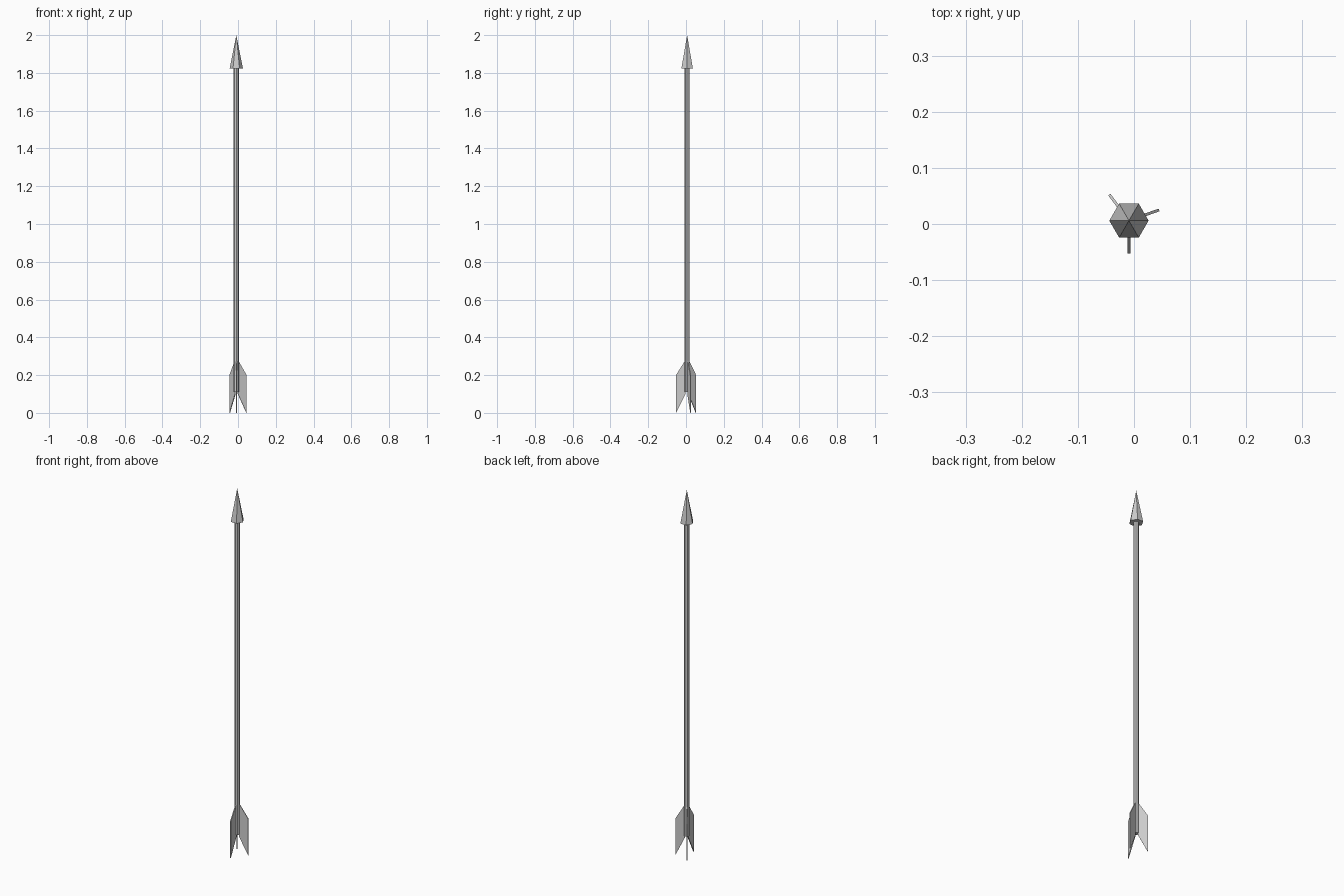
import bpy, bmesh, math
from mathutils import Vector, Matrix

if "Cube" in bpy.data.objects:
    bpy.data.objects.remove(bpy.data.objects["Cube"])

AXIS = Vector((-0.009, 0.006, 0))   # shaft axis, offset so the whole arrow is centred


def cone(name, sides, r1, r2, z1, z2):
    bm = bmesh.new()
    bmesh.ops.create_cone(bm, cap_ends=True, segments=sides, radius1=r1, radius2=r2, depth=z2 - z1)
    # turn so that corners lie on the x axis
    bmesh.ops.rotate(bm, verts=bm.verts, matrix=Matrix.Rotation(math.pi / 2, 3, 'Z'))
    bmesh.ops.translate(bm, verts=bm.verts, vec=AXIS + Vector((0, 0, (z1 + z2) / 2)))
    return finish(name, bm)


def finish(name, bm):
    bmesh.ops.remove_doubles(bm, verts=bm.verts, dist=1e-6)
    bmesh.ops.recalc_face_normals(bm, faces=bm.faces)
    mesh = bpy.data.meshes.new(name)
    bm.to_mesh(mesh)
    bm.free()
    obj = bpy.data.objects.new(name, mesh)
    bpy.context.collection.objects.link(obj)
    return obj


def feather(name, angle, length, thick=0.005):
    # swept-back outline as (distance from axis, height), extruded to thickness
    outline = [(0.009, 0.28), (0.009, 0.10), (length, 0.0), (length, 0.20)]
    bm = bmesh.new()
    face = bm.faces.new([bm.verts.new((r, -thick / 2, z)) for r, z in outline])
    new = bmesh.ops.extrude_face_region(bm, geom=[face])["geom"]
    bmesh.ops.translate(bm, vec=(0, thick, 0),
                        verts=[g for g in new if isinstance(g, bmesh.types.BMVert)])
    bmesh.ops.rotate(bm, verts=bm.verts, matrix=Matrix.Rotation(math.radians(angle), 3, 'Z'))
    bmesh.ops.translate(bm, verts=bm.verts, vec=AXIS)
    return finish(name, bm)


# Shaft and pointed head
cone("shaft", 8, 0.0138, 0.0138, 0.11, 1.83)
cone("arrow_head", 6, 0.035, 0.0, 1.823, 2.0)

# Three feathers around the tail
for i, (angle, length) in enumerate([(-90, 0.059), (19.5, 0.057), (127, 0.058)]):
    feather(f"feather_{i + 1}", angle, length)
